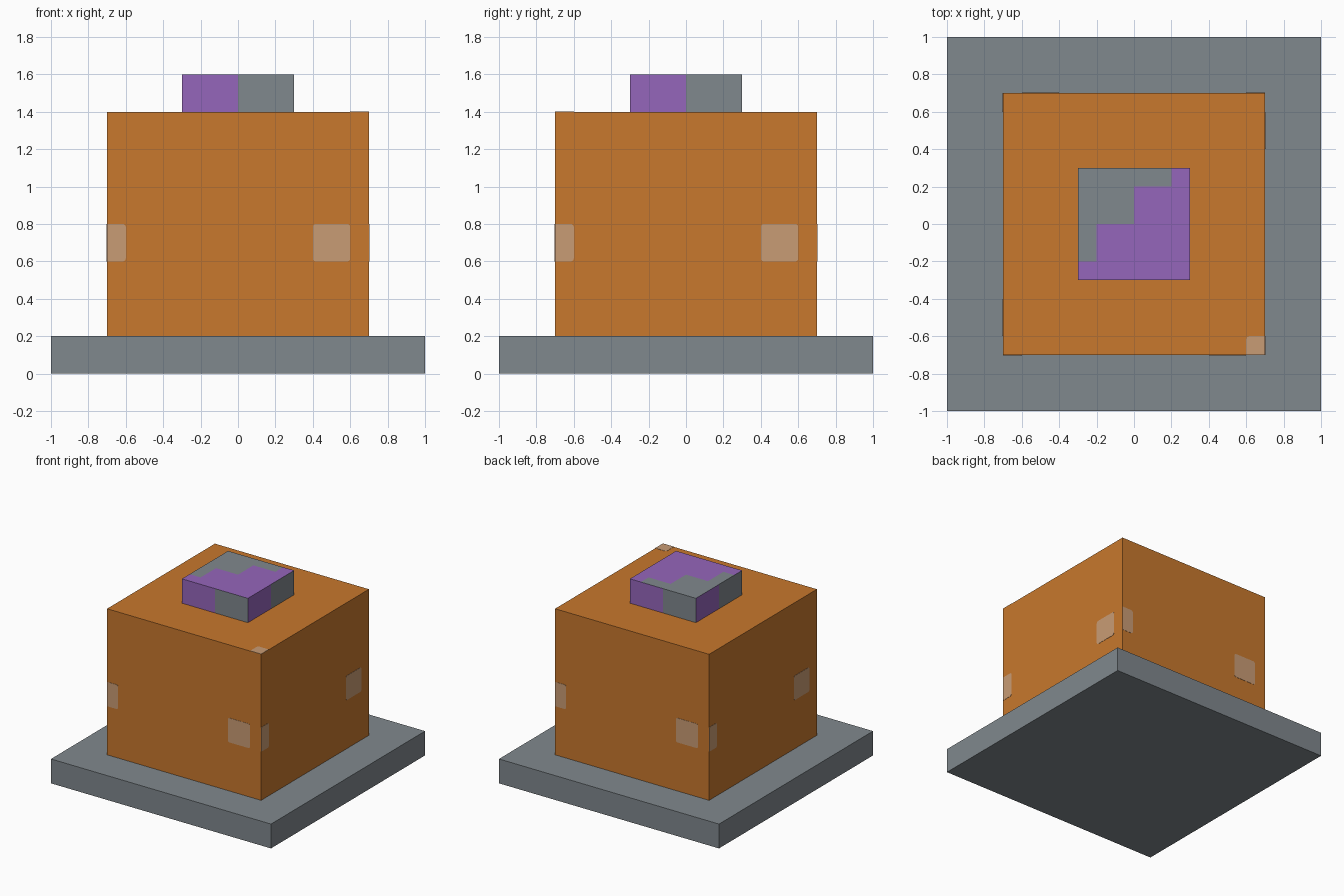
import bpy
import bmesh
import math
from mathutils import Matrix, Vector

cube = bpy.data.objects.get("Cube")
if cube:
    bpy.data.objects.remove(cube, do_unlink=True)


def material(name, srgb):
    linear = [((c / 255 + 0.055) / 1.055) ** 2.4 for c in srgb] + [1]
    mat = bpy.data.materials.new(name)
    mat.use_nodes = True
    mat.diffuse_color = linear
    mat.node_tree.nodes["Principled BSDF"].inputs["Base Color"].default_value = linear
    return mat


grey = material("grey", (128, 136, 141))
orange = material("orange", (200, 120, 45))
purple = material("purple", (149, 102, 187))
tan = material("tan", (201, 156, 117))


def finish(name, bm, *mats):
    mesh = bpy.data.meshes.new(name)
    bm.normal_update()
    bm.to_mesh(mesh)
    bm.free()
    for mat in mats:
        mesh.materials.append(mat)
    obj = bpy.data.objects.new(name, mesh)
    bpy.context.collection.objects.link(obj)
    return obj


def box(half, low, high):
    bm = bmesh.new()
    size = Matrix.Diagonal((half * 2, half * 2, high - low, 1))
    bmesh.ops.create_cube(bm, size=1, matrix=Matrix.Translation((0, 0, (low + high) / 2)) @ size)
    return bm


def patch(name, left, right, low, high, round_corners, place):
    """Thin plate with the chosen corners rounded, laid out in XY then placed."""
    bm = bmesh.new()
    corners = [(left, low), (right, low), (right, high), (left, high)]
    verts = [bm.verts.new((x, y, 0)) for x, y in corners]
    bm.faces.new(verts)
    bmesh.ops.bevel(bm, geom=[verts[i] for i in round_corners], offset=0.015,
                    segments=3, profile=0.5, affect='VERTICES')
    raised = bmesh.ops.extrude_face_region(bm, geom=bm.faces[:])["geom"]
    bmesh.ops.translate(bm, vec=(0, 0, 0.002),
                        verts=[v for v in raised if isinstance(v, bmesh.types.BMVert)])
    bmesh.ops.recalc_face_normals(bm, faces=bm.faces[:])
    bm.transform(place)
    return finish(name, bm, tan)


# Base slab and main block
finish("base_slab", box(1, 0, 0.2), grey)
finish("main_block", box(0.7, 0.2, 1.4), orange)

# Patches repeated around the four sides of the block
upright = Matrix.Translation((0, -0.7, 0)) @ Matrix.Rotation(math.pi / 2, 4, 'X')
for i, side in enumerate(("front", "right", "back", "left")):
    place = Matrix.Rotation(i * math.pi / 2, 4, 'Z') @ upright
    patch(side + "_edge_patch", -0.7, -0.6, 0.6, 0.8, (1, 2), place)
    patch(side + "_square_patch", 0.4, 0.6, 0.6, 0.8, (0, 1, 2, 3), place)
patch("top_corner_patch", 0.6, 0.7, -0.7, -0.6, (3,), Matrix.Translation((0, 0, 1.4)))

# Cap, cut into bands so that its two colours meet in steps
bm = box(0.3, 1.4, 1.6)
for axis in (Vector((1, 0, 0)), Vector((0, 1, 0))):
    for cut in (-0.2, 0, 0.2):
        bmesh.ops.bisect_plane(bm, geom=bm.verts[:] + bm.edges[:] + bm.faces[:],
                               plane_co=axis * cut, plane_no=axis)
bm.normal_update()
for face in bm.faces:
    c, n = face.calc_center_median(), face.normal
    if abs(n.z) > 0.5:
        is_grey = math.floor(c.y / 0.2) > math.floor(c.x / 0.2)
    else:
        is_grey = n.x * c.y - n.y * c.x > 0
    face.material_index = 0 if is_grey else 1
finish("cap", bm, grey, purple)
